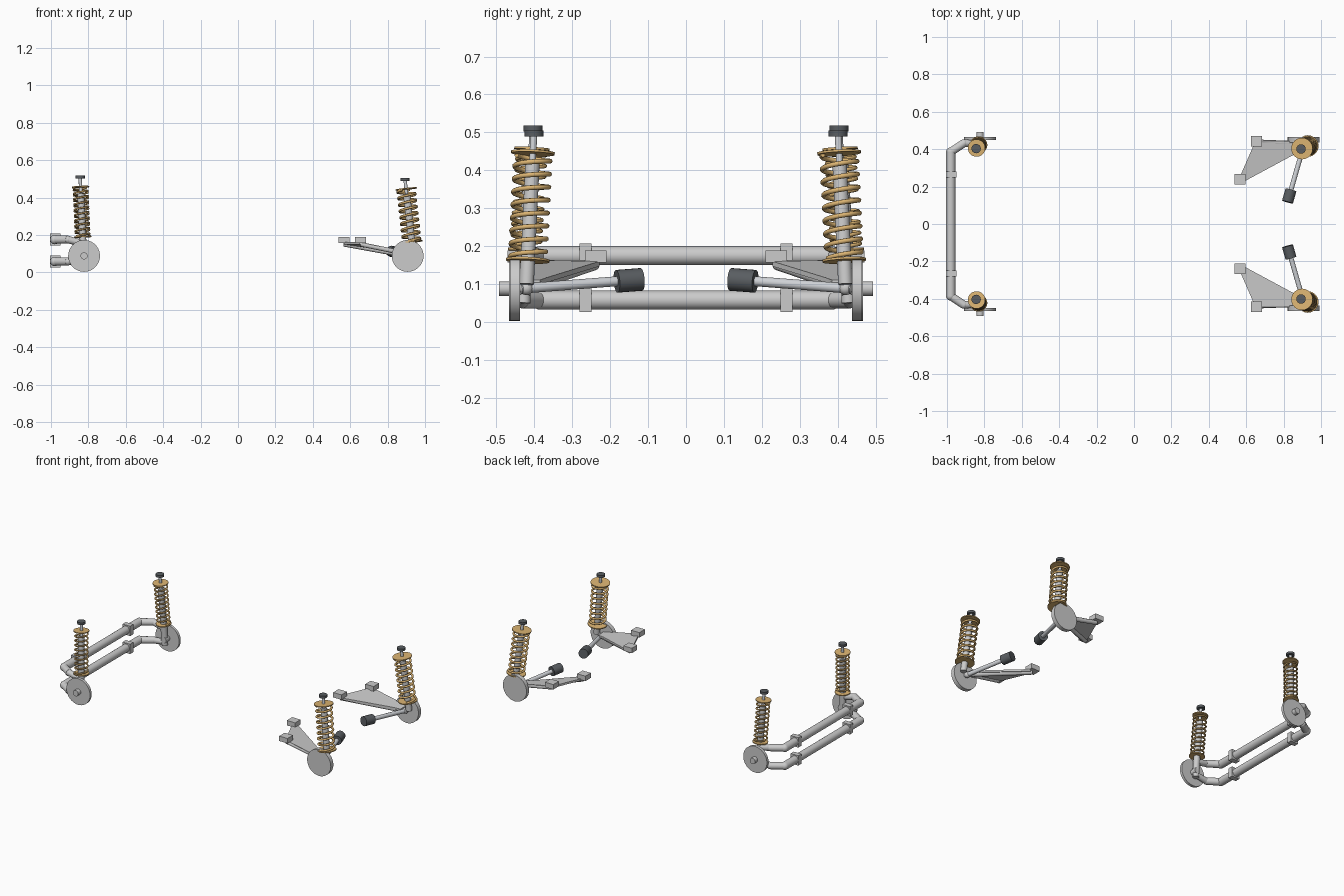
import bpy, bmesh, math
from mathutils import Vector

if "Cube" in bpy.data.objects:
    bpy.data.objects.remove(bpy.data.objects["Cube"])


def material(name, rgb):
    m = bpy.data.materials.new(name)
    m.diffuse_color = (*rgb, 1)
    m.use_nodes = True
    m.node_tree.nodes["Principled BSDF"].inputs["Base Color"].default_value = m.diffuse_color
    return m


BRONZE = material("spring_bronze", (0.72, 0.46, 0.17))
DARK = material("rubber", (0.10, 0.11, 0.12))
STEEL = material("bright_steel", (0.62, 0.64, 0.67))


def add_mesh(name, bm, mat=None):
    bmesh.ops.recalc_face_normals(bm, faces=bm.faces[:])
    me = bpy.data.meshes.new(name)
    bm.to_mesh(me)
    bm.free()
    ob = bpy.data.objects.new(name, me)
    bpy.context.collection.objects.link(ob)
    if mat:
        me.materials.append(mat)
    return ob


def rod(name, a, b, r, mat=None, r2=None, sides=24):
    a, b = Vector(a), Vector(b)
    bm = bmesh.new()
    bmesh.ops.create_cone(bm, cap_ends=True, segments=sides, radius1=r,
                          radius2=r if r2 is None else r2, depth=(b - a).length)
    ob = add_mesh(name, bm, mat)
    ob.rotation_euler = (b - a).to_track_quat('Z', 'Y').to_euler()
    ob.location = (a + b) / 2
    return ob


def box(name, c, size):
    bm = bmesh.new()
    bmesh.ops.create_cube(bm, size=1)
    bmesh.ops.scale(bm, vec=size, verts=bm.verts)
    bmesh.ops.translate(bm, vec=c, verts=bm.verts)
    return add_mesh(name, bm)


def ball(name, c, r):
    bm = bmesh.new()
    bmesh.ops.create_uvsphere(bm, u_segments=20, v_segments=12, radius=r)
    bmesh.ops.translate(bm, vec=c, verts=bm.verts)
    return add_mesh(name, bm)


def coil(name, a, b, r, wire, turns):
    a, b = Vector(a), Vector(b)
    q = (b - a).to_track_quat('Z', 'Y')
    n = turns * 24
    cu = bpy.data.curves.new(name, 'CURVE')
    cu.dimensions = '3D'
    cu.bevel_depth = wire
    cu.bevel_resolution = 2
    cu.use_fill_caps = True
    sp = cu.splines.new('POLY')
    sp.points.add(n)
    for i, p in enumerate(sp.points):
        t = math.tau * i / 24
        v = a.lerp(b, i / n) + q @ Vector((r * math.cos(t), r * math.sin(t), 0))
        p.co = (*v, 1)
    cu.materials.append(BRONZE)
    ob = bpy.data.objects.new(name, cu)
    bpy.context.collection.objects.link(ob)


def strut(name, foot, top, z_low, z_high, r, wire, turns):
    """Damper, spring, spring seats and top mount along one leaning axis."""
    foot, top = Vector(foot), Vector(top)
    axis = (top - foot).normalized()

    def at(z):
        return foot.lerp(top, (z - foot.z) / (top.z - foot.z))
    rod(name + "_damper_body", foot, at(0.42), 0.019)
    rod(name + "_damper_rod", at(0.41), at(top.z - 0.005), 0.009, STEEL)
    for tag, z in (("lower", z_low), ("upper", z_high)):
        rod(name + "_" + tag + "_seat", at(z) - axis * 0.003, at(z) + axis * 0.003,
            r + wire * 0.7, BRONZE, sides=32)
    coil(name + "_spring", at(z_low + 0.005), at(z_high - 0.005), r - wire, wire, turns)
    up = Vector((0, 0, 0.0075))
    rod(name + "_top_mount", top - up, top + up, 0.025, DARK)


# Front twin tube beam
for tag, z in (("upper", 0.175), ("lower", 0.058)):
    rod(f"front_{tag}_beam", (-0.98, -0.385, z), (-0.98, 0.385, z), 0.025)

for s, side in ((-1, "right"), (1, "left")):
    # Front beam clamps and cranked trailing arms
    for tag, z, z_end in (("upper", 0.175, 0.155), ("lower", 0.058, 0.068)):
        n = f"front_{tag}_{side}"
        box(n + "_clamp", (-0.977, s * 0.265, z), (0.055, 0.032, 0.064))
        a, b, c = (-0.98, s * 0.385, z), (-0.91, s * 0.432, z), (-0.83, s * 0.43, z_end)
        ball(n + "_beam_end", a, 0.025)
        rod(n + "_arm", a, b, 0.022)
        ball(n + "_elbow", b, 0.021)
        rod(n + "_arm_tip", b, c, 0.02, r2=0.017)
        ball(n + "_ball_joint", c, 0.019)
    # Front knuckle, hub disc and stub axle
    rod(f"front_{side}_knuckle", (-0.826, s * 0.428, 0.05), (-0.834, s * 0.424, 0.18), 0.018)
    rod(f"front_{side}_hub_disc", (-0.823, s * 0.449, 0.088), (-0.823, s * 0.466, 0.088),
        0.085, sides=40)
    rod(f"front_{side}_stub_axle", (-0.823, s * 0.41, 0.088), (-0.823, s * 0.493, 0.088), 0.019)
    strut(f"front_{side}", (-0.827, s * 0.428, 0.10), (-0.844, s * 0.403, 0.51),
          0.19, 0.457, 0.043, 0.005, 9)

    # Rear arm plate, sloping down from chassis mounts to hub
    outline = [(0.565, 0.25, 0.158), (0.65, 0.445, 0.158), (0.90, 0.445, 0.108),
               (0.90, 0.385, 0.106), (0.85, 0.368, 0.112), (0.59, 0.228, 0.155)]
    bm = bmesh.new()
    hi = [bm.verts.new((x, s * y, z + 0.005)) for x, y, z in outline]
    lo = [bm.verts.new((x, s * y, z - 0.008)) for x, y, z in outline]
    bm.faces.new(hi)
    bm.faces.new(lo[::-1])
    for i in range(6):
        j = (i + 1) % 6
        bm.faces.new((hi[i], lo[i], lo[j], hi[j]))
    add_mesh(f"rear_{side}_arm_plate", bm)
    # Rear arm tubes and mounts
    rod(f"rear_{side}_inner_tube", (0.57, s * 0.24, 0.15), (0.90, s * 0.415, 0.09), 0.013)
    rod(f"rear_{side}_outer_tube", (0.655, s * 0.44, 0.15), (0.90, s * 0.43, 0.10), 0.012)
    box(f"rear_{side}_inner_mount", (0.567, s * 0.238, 0.173), (0.06, 0.056, 0.032))
    box(f"rear_{side}_outer_mount", (0.655, s * 0.442, 0.173), (0.06, 0.056, 0.032))
    # Rear hub, half shaft and inboard joint
    rod(f"rear_{side}_hub_disc", (0.907, s * 0.437, 0.088), (0.907, s * 0.464, 0.088),
        0.085, sides=40)
    outer = Vector((0.912, s * 0.435, 0.088))
    inner = Vector((0.830, s * 0.15, 0.110))
    d = (inner - outer).normalized()
    rod(f"rear_{side}_half_shaft", outer, inner, 0.013, STEEL)
    ball(f"rear_{side}_outer_joint", outer + d * 0.015, 0.018)
    rod(f"rear_{side}_inner_joint", inner - d * 0.034, inner + d * 0.034, 0.03, DARK)
    strut(f"rear_{side}", (0.936, s * 0.42, 0.10), (0.893, s * 0.401, 0.497),
          0.163, 0.446, 0.053, 0.0065, 8)

# Smooth round parts, keep sharp edges
for ob in bpy.context.scene.objects:
    ob.select_set(ob.type == 'MESH')
    if ob.type == 'MESH':
        bpy.context.view_layer.objects.active = ob
bpy.ops.object.shade_smooth_by_angle(angle=math.radians(35))
